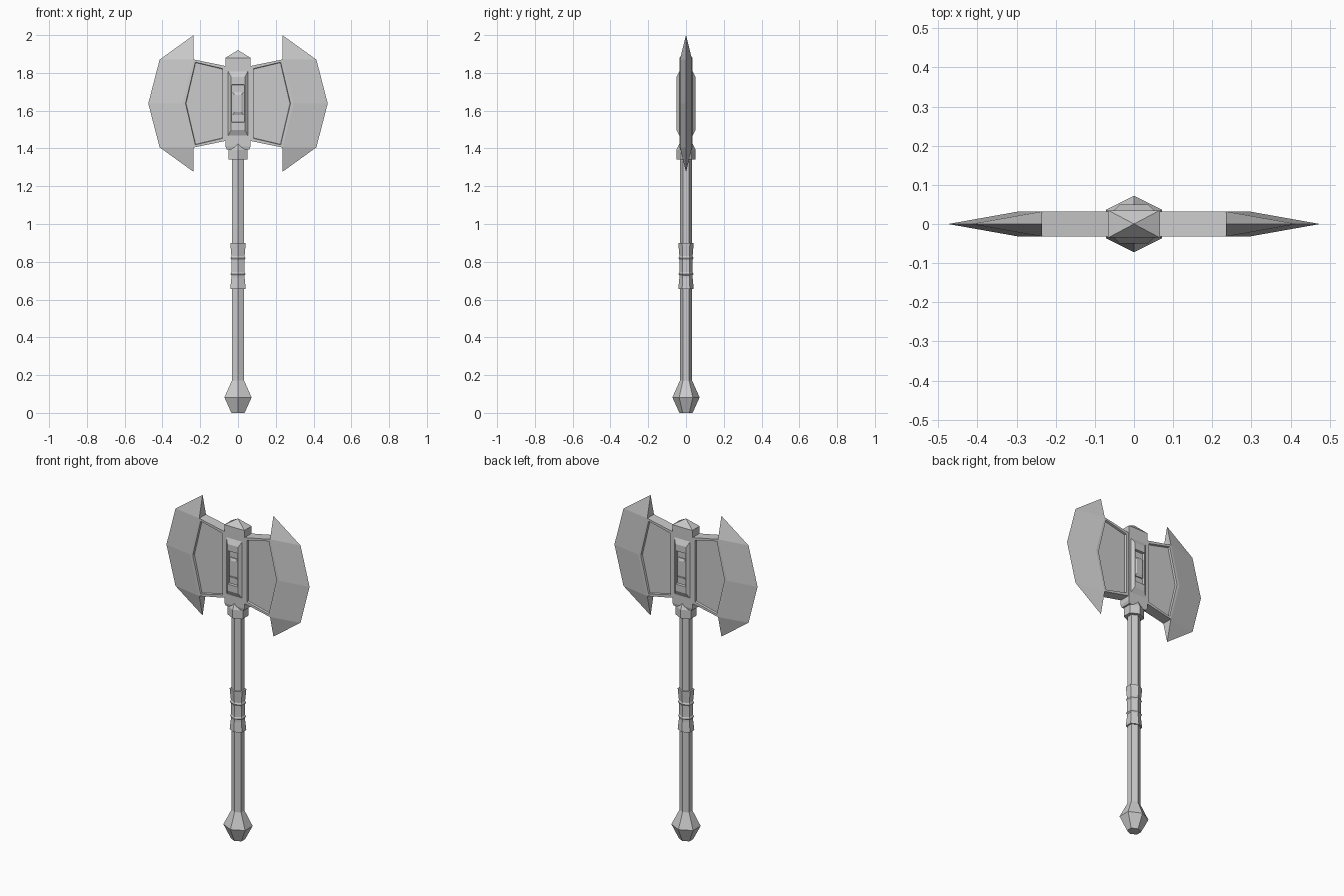
import bpy
import bmesh

if "Cube" in bpy.data.objects:
    bpy.data.objects.remove(bpy.data.objects["Cube"], do_unlink=True)

steel = bpy.data.materials.new("grey_steel")
GREY = (0.6, 0.6, 0.6, 1)
steel.diffuse_color = GREY
steel.use_nodes = True
steel.node_tree.nodes["Principled BSDF"].inputs["Base Color"].default_value = GREY


def finish(name, bm):
    bmesh.ops.recalc_face_normals(bm, faces=bm.faces)
    mesh = bpy.data.meshes.new(name)
    bm.to_mesh(mesh)
    bm.free()
    mesh.materials.append(steel)
    obj = bpy.data.objects.new(name, mesh)
    bpy.context.collection.objects.link(obj)
    return obj


def loft(bm, rings):
    """Join rings of points with side faces and close both ends."""
    rows = [[bm.verts.new(p) for p in ring] for ring in rings]
    n = len(rows[0])
    for low, high in zip(rows, rows[1:]):
        for i in range(n):
            j = (i + 1) % n
            bm.faces.new((low[i], low[j], high[j], high[i]))
    bm.faces.new(rows[0])
    return bm.faces.new(rows[-1])


def hex_lathe(name, profile):
    """Six-sided turned part with ridges on the front and back."""
    outline = ((0, -1), (1, -.5), (1, .5), (0, 1), (-1, .5), (-1, -.5))
    bm = bmesh.new()
    loft(bm, [[(x * r, y * r, z) for x, y in outline] for r, z in profile])
    return finish(name, bm)


def rect(hx, hz, y, cz=1.638):
    return [(sx * hx, y, cz + sz * hz) for sx, sz in ((-1, -1), (1, -1), (1, 1), (-1, 1))]


def mirror(obj, axes):
    mod = obj.modifiers.new("mirror", 'MIRROR')
    mod.use_axis = axes


# Shaft, pommel, grip and collar
hex_lathe("shaft", [(.032, .12), (.032, 1.38)])
hex_lathe("pommel", [(.035, 0), (.072, .082), (.032, .172)])
hex_lathe("grip", [(.041, .655), (.035, .715), (.035, .728), (.04, .735), (.035, .745),
                   (.035, .81), (.04, .82), (.035, .83), (.041, .9)])
hex_lathe("collar", [(.051, 1.342), (.051, 1.392), (.032, 1.43)])

# Central block with its pyramid cap
bm = bmesh.new()
loft(bm, [[(x * s, y * s, z) for x, y in ((-.066, -.035), (.066, -.035), (.066, .035), (-.066, .035))]
          for s, z in ((.9, 1.395), (1, 1.41), (1, 1.88), (.02, 1.92))])
finish("head_core", bm)

# Chamfered plate with a recessed slot, on the front and back
bm = bmesh.new()
loft(bm, [rect(.053, .172, -.03), rect(.053, .172, -.034), rect(.036, .14, -.05),
          rect(.033, .1, -.05), rect(.031, .098, -.036)])
mirror(finish("slot_plate", bm), (False, True, False))

# Stud inside the slot
bm = bmesh.new()
loft(bm, [rect(.028, .06, -.03), rect(.028, .06, -.042), rect(.018, .045, -.048)])
mirror(finish("slot_stud", bm), (False, True, False))

# Blade body with a sunken panel on each side
CENTRE = 1.638
body = ((.05, .195), (.235, .233), (.295, 0), (.235, -.233), (.05, -.195))
bm = bmesh.new()
loft(bm, [[(x, y, CENTRE + z) for x, z in body] for y in (-.032, .032)])
bm.normal_update()
bmesh.ops.recalc_face_normals(bm, faces=bm.faces)
sides = [f for f in bm.faces if abs(f.normal.y) > .9]
bmesh.ops.inset_individual(bm, faces=sides, thickness=.017)
for f in sides:
    for v in f.verts:
        if v.co.x < .1:
            v.co.x = .081
bmesh.ops.inset_individual(bm, faces=sides, thickness=.003, depth=-.012)
mirror(finish("blade_body", bm), (True, False, False))

# Sharp crescent edge with horns above and below
bm = bmesh.new()
horn_top, horn_bottom, corner_top, corner_bottom, tip = [
    bm.verts.new((x, 0, CENTRE + z))
    for x, z in ((.235, .362), (.235, -.362), (.415, .232), (.415, -.232), (.475, 0))]
roots = []
for y in (-.032, .032):
    top, mid, low = [bm.verts.new((x, y, CENTRE + z)) for x, z in body[1:4]]
    roots.append((top, mid, low))
    bm.faces.new((horn_top, corner_top, top))
    bm.faces.new((top, corner_top, tip, mid))
    bm.faces.new((mid, tip, corner_bottom, low))
    bm.faces.new((low, corner_bottom, horn_bottom))
(t0, m0, l0), (t1, m1, l1) = roots
bm.faces.new((horn_top, t0, t1))
bm.faces.new((horn_bottom, l1, l0))
bm.faces.new((t0, m0, m1, t1))
bm.faces.new((m0, l0, l1, m1))
mirror(finish("blade_edge", bm), (True, False, False))
